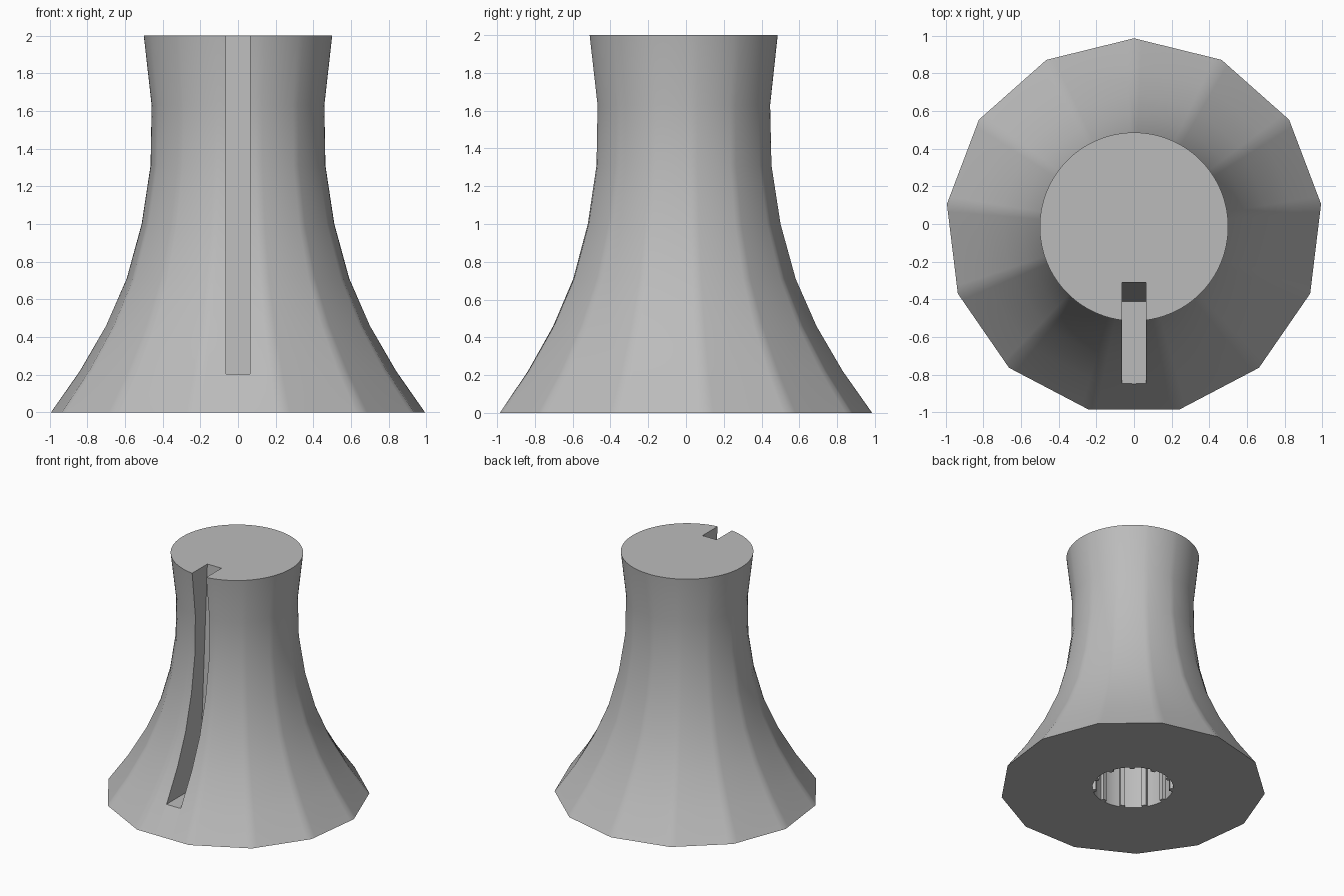
import bpy
import bmesh
from math import cos, sin, pi, tau

if "Cube" in bpy.data.objects:
    bpy.data.objects.remove(bpy.data.objects["Cube"], do_unlink=True)

CY = -0.0145      # axis offset so the footprint is centred
SIDES = 13
SEG = 12          # segments per polygon side

grey = bpy.data.materials.new("plain grey")
grey.use_nodes = True
grey.diffuse_color = (0.5, 0.5, 0.5, 1)
grey.node_tree.nodes["Principled BSDF"].inputs["Base Color"].default_value = (0.5, 0.5, 0.5, 1)


def loft(name, rings):
    """Closed solid skinned through equal-length rings of points."""
    bm = bmesh.new()
    loops = [[bm.verts.new(p) for p in ring] for ring in rings]
    n = len(loops[0])
    for low, high in zip(loops, loops[1:]):
        for i in range(n):
            j = (i + 1) % n
            bm.faces.new((low[i], low[j], high[j], high[i]))
    bm.faces.new(loops[0][::-1])
    bm.faces.new(loops[-1])
    bmesh.ops.recalc_face_normals(bm, faces=bm.faces)
    mesh = bpy.data.meshes.new(name)
    bm.to_mesh(mesh)
    bm.free()
    mesh.materials.append(grey)
    obj = bpy.data.objects.new(name, mesh)
    bpy.context.collection.objects.link(obj)
    return obj


# Flared body: polygon foot blending into a round top
def body_ring(z, r):
    blend = min(1, z / 2)
    ring = []
    for i in range(SIDES * SEG):
        a = pi / 2 + tau * i / (SIDES * SEG)
        corner = tau / SIDES * ((i % SEG) / SEG - 0.5)
        poly = cos(pi / SIDES) / cos(corner)
        k = r * (poly + (1 - poly) * blend)
        ring.append((k * cos(a), k * sin(a) + CY, z))
    return ring


profile = [(0, 1.0), (0.22, 0.845), (0.46, 0.705), (0.71, 0.595), (1.0, 0.515),
           (1.31, 0.467), (1.63, 0.46), (2.0, 0.5)]
body = loft("flared_body", [body_ring(z, r) for z, r in profile])

# Slot down the front with a flat ledge and a leaning back wall
w = 0.065
slot = loft("slot_cutter", [
    [(-w, -1.2, z), (w, -1.2, z), (w, y, z), (-w, y, z)]
    for z, y in ((0.205, -0.41), (2.09, -0.305))])


# Ribbed socket in the underside
def socket_ring(z):
    ring = []
    for k in range(11):
        mid = pi + tau * k / 11
        for da, r in ((-0.07, 0.305), (-0.06, 0.28), (0.06, 0.28), (0.07, 0.305),
                      (0.18, 0.305), (0.285, 0.305), (0.39, 0.305)):
            a = mid + da
            ring.append((r * cos(a), r * sin(a) + CY, z))
    return ring


socket = loft("socket_cutter", [socket_ring(-0.1), socket_ring(1.0)])

for cutter in (slot, socket):
    mod = body.modifiers.new(cutter.name, 'BOOLEAN')
    mod.operation = 'DIFFERENCE'
    mod.solver = 'EXACT'
    mod.object = cutter

# Bake the cuts, then remove the cutters
bpy.context.view_layer.objects.active = body
for obj in bpy.context.selected_objects:
    obj.select_set(False)
body.select_set(True)
for mod in list(body.modifiers):
    bpy.ops.object.modifier_apply(modifier=mod.name)
for cutter in (slot, socket):
    bpy.data.objects.remove(cutter, do_unlink=True)
bpy.ops.object.shade_smooth_by_angle(angle=pi / 6)
